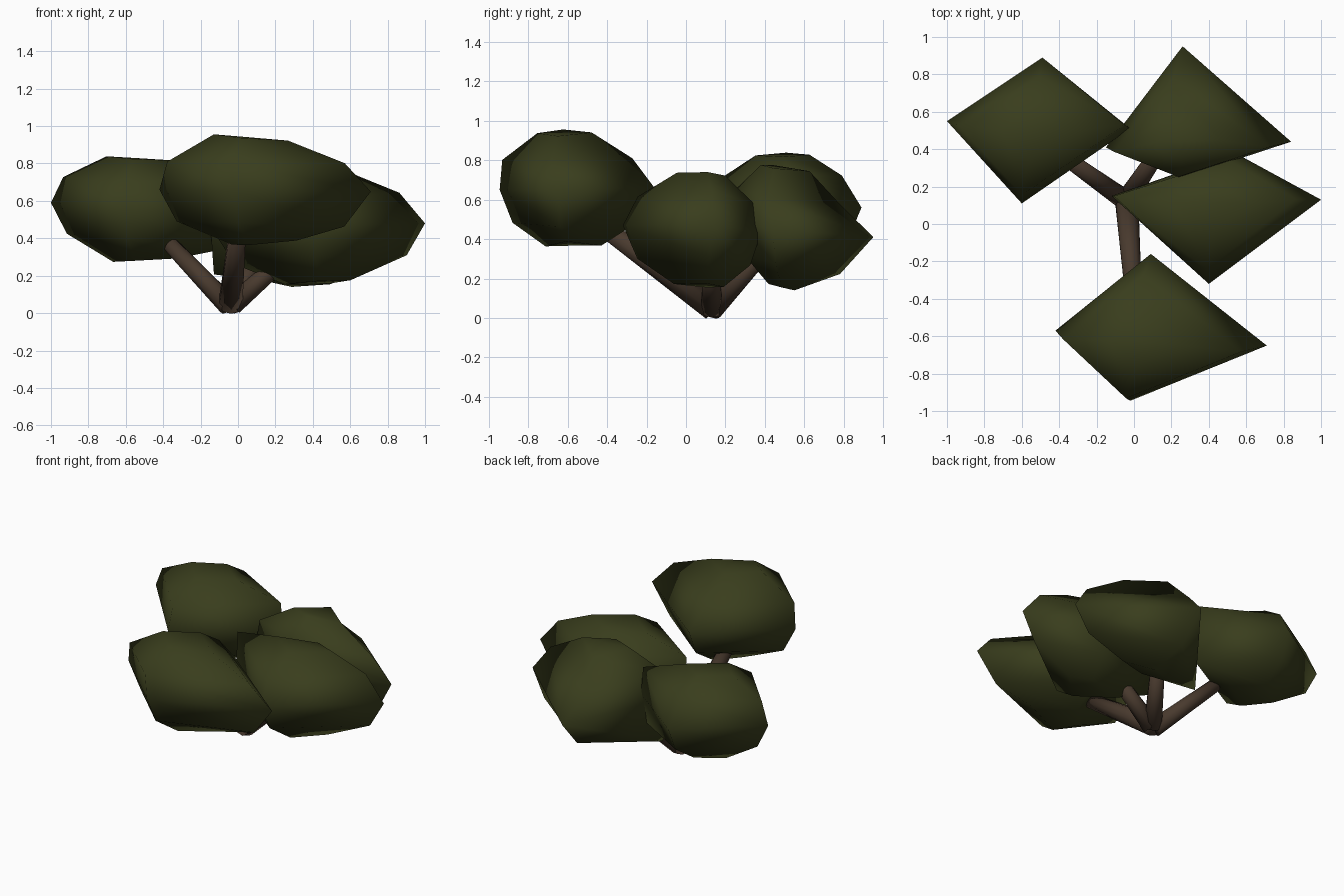
import bpy
import bmesh
from mathutils import Vector

if "Cube" in bpy.data.objects:
    bpy.data.objects.remove(bpy.data.objects["Cube"], do_unlink=True)


def make_material(name, rgb):
    mat = bpy.data.materials.new(name)
    mat.use_nodes = True
    mat.diffuse_color = (*rgb, 1)
    mat.node_tree.nodes["Principled BSDF"].inputs["Base Color"].default_value = (*rgb, 1)
    return mat


leaf_green = make_material("leaf green", (0.041, 0.047, 0.012))
bark_brown = make_material("bark brown", (0.066, 0.042, 0.027))


def finish(name, bm, mat):
    bmesh.ops.recalc_face_normals(bm, faces=bm.faces)
    for face in bm.faces:
        face.smooth = True
    mesh = bpy.data.meshes.new(name)
    bm.to_mesh(mesh)
    bm.free()
    mesh.materials.append(mat)
    obj = bpy.data.objects.new(name, mesh)
    bpy.context.collection.objects.link(obj)


def loft(name, rings, mat):
    """Skin a stack of equal-sized rings and close both ends."""
    bm = bmesh.new()
    loops = [[bm.verts.new(p) for p in ring] for ring in rings]
    for low, high in zip(loops, loops[1:]):
        for i in range(len(low)):
            j = (i + 1) % len(low)
            bm.faces.new((low[i], low[j], high[j], high[i]))
    bm.faces.new(loops[0])
    bm.faces.new(loops[-1])
    finish(name, bm, mat)


# Ring profile of a leaf clump: height and width factors
PROFILE = [(-1, 0.36), (-0.58, 0.82), (0, 1), (0.52, 0.84), (0.98, 0.35)]
BOTTOM, LOWER, MIDDLE, UPPER, TOP = range(5)
WEST, NORTH, EAST, SOUTH = range(4)


def leaf_clump(name, corners, half_height, top_shift, pulls):
    """Stack scaled copies of the middle ring, then pull single corners."""
    corners = [Vector(c) for c in corners]
    centre = sum(corners, Vector()) / 4
    rings = []
    for height, width in PROFILE:
        shift = Vector((0, 0, half_height * height))
        if height > 0:
            shift += Vector((*top_shift, 0))
        rings.append([centre + shift + (c - centre) * width for c in corners])
    for ring, corner, offset in pulls:
        rings[ring][corner] += Vector(offset)
    loft(name, rings, leaf_green)


# Four diamond-shaped leaf clumps: west, north, east, south corners
leaf_clump("front_leaf_clump",
           [(-0.42, -0.57, 0.66), (0.09, -0.16, 0.66), (0.71, -0.65, 0.65), (-0.02, -0.945, 0.65)],
           0.29, (-0.04, -0.045),
           [(TOP, WEST, (0, 0, 0.015)), (TOP, EAST, (0, 0, -0.015)),
            (BOTTOM, WEST, (0.06, 0, 0)), (BOTTOM, EAST, (0, 0, 0.025)),
            (LOWER, EAST, (-0.03, 0, -0.02))])
leaf_clump("right_side_leaf_clump",
           [(-1.0, 0.55, 0.59), (-0.49, 0.89, 0.56), (-0.02, 0.51, 0.53), (-0.6, 0.11, 0.55)],
           0.275, (-0.01, -0.02),
           [(UPPER, EAST, (0.06, 0.04, 0.05)), (LOWER, EAST, (0.05, 0, -0.03)),
            (BOTTOM, WEST, (0.03, 0, -0.02)), (BOTTOM, EAST, (0.02, 0, 0.02)),
            (UPPER, NORTH, (0, -0.02, 0.02))])
leaf_clump("back_leaf_clump",
           [(-0.15, 0.41, 0.5), (0.26, 0.95, 0.41), (0.84, 0.44, 0.45), (0.26, 0.25, 0.5)],
           0.305, (-0.03, -0.04),
           [(UPPER, NORTH, (-0.03, -0.06, 0.0)), (LOWER, NORTH, (0, -0.09, -0.02)),
            (BOTTOM, NORTH, (0, -0.12, 0)), (LOWER, WEST, (-0.06, 0, -0.11))])
leaf_clump("left_side_leaf_clump",
           [(-0.12, 0.15, 0.42), (0.54, 0.38, 0.43), (1.0, 0.13, 0.48), (0.4, -0.32, 0.47)],
           0.285, (-0.02, 0.01),
           [(UPPER, WEST, (-0.06, 0, 0.09)), (TOP, WEST, (-0.02, 0, 0.01)),
            (UPPER, EAST, (-0.03, 0, 0.02)), (BOTTOM, EAST, (-0.05, 0, 0))])


# Tapered branches spreading from a shared base
def branch(name, start, end, r_start=0.057, r_end=0.043, sides=10):
    start, end = Vector(start), Vector(end)
    axis = end - start
    bm = bmesh.new()
    bmesh.ops.create_cone(bm, cap_ends=True, segments=sides, radius1=r_start,
                          radius2=r_end, depth=axis.length)
    turn = axis.to_track_quat("Z", "Y").to_matrix().to_4x4()
    bmesh.ops.transform(bm, matrix=turn, verts=bm.verts)
    bmesh.ops.translate(bm, vec=(start + end) / 2, verts=bm.verts)
    finish(name, bm, bark_brown)


branch("front_branch", (-0.04, 0.14, 0.05), (0.0, -0.42, 0.46), 0.066, 0.045)
branch("right_side_branch", (-0.05, 0.13, 0.04), (-0.36, 0.35, 0.365))
branch("back_branch", (-0.04, 0.13, 0.04), (0.14, 0.4, 0.34))
branch("left_side_branch", (-0.03, 0.13, 0.045), (0.25, 0.13, 0.29))
